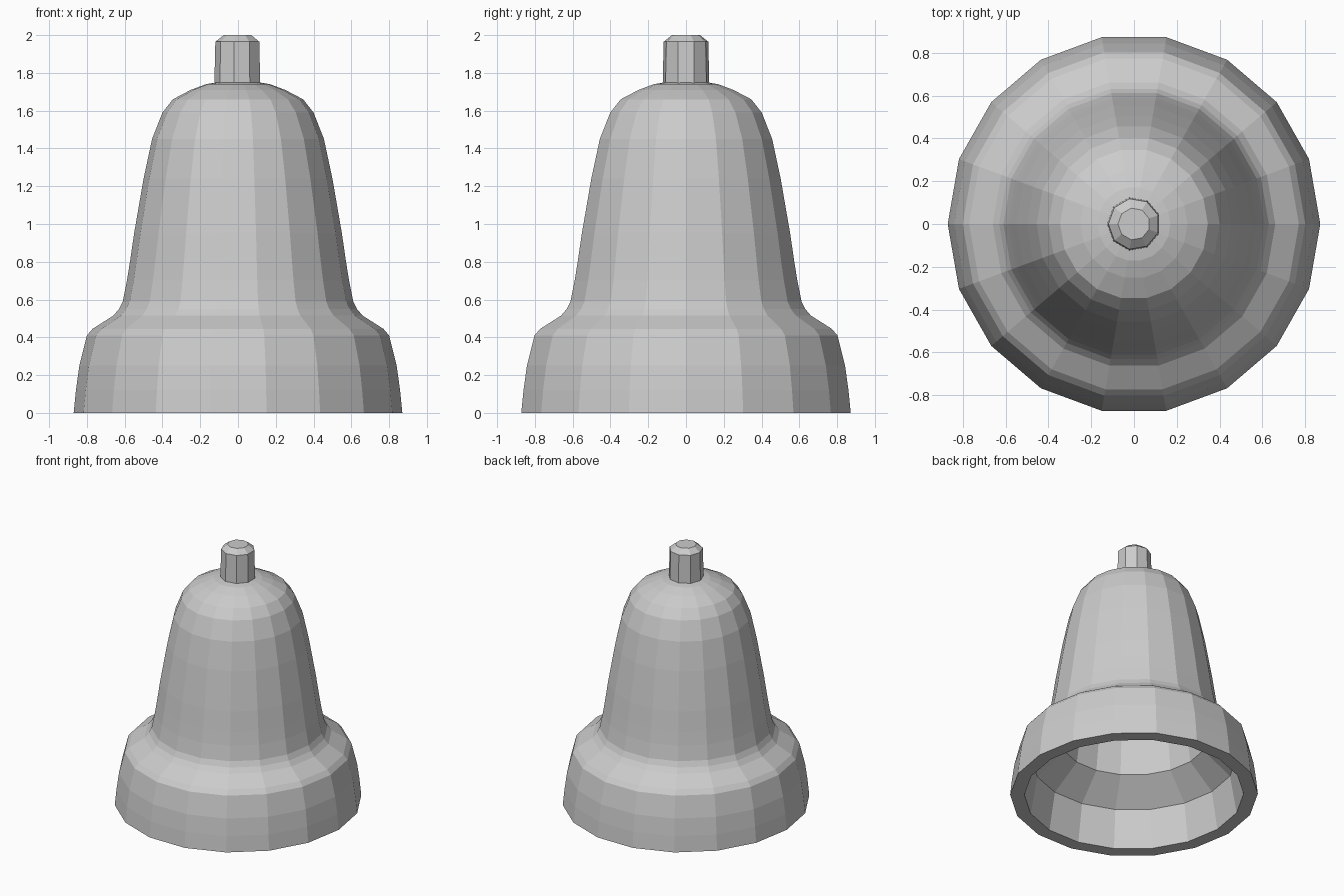
import bpy, bmesh, math

if "Cube" in bpy.data.objects:
    bpy.data.objects.remove(bpy.data.objects["Cube"])


def lathe(name, profile, sides, start=0.0, y_scale=1.0):
    """Revolve (radius, z) points about z; radius 0 closes to a single point."""
    bm = bmesh.new()
    rings = []
    for r, z in profile:
        if r == 0:
            rings.append([bm.verts.new((0, 0, z))] * sides)
            continue
        angles = [start + math.tau * i / sides for i in range(sides)]
        rings.append([bm.verts.new((r * math.cos(a), r * math.sin(a) * y_scale, z))
                      for a in angles])
    for low, high in zip(rings, rings[1:]):
        for i in range(sides):
            j = (i + 1) % sides
            corners = dict.fromkeys((low[i], low[j], high[j], high[i]))
            bm.faces.new(list(corners))
    bmesh.ops.recalc_face_normals(bm, faces=bm.faces)
    mesh = bpy.data.meshes.new(name)
    bm.to_mesh(mesh)
    bm.free()
    obj = bpy.data.objects.new(name, mesh)
    bpy.context.collection.objects.link(obj)
    return obj


# Hollow bell body: inner cavity up from the ceiling, round the rim, up the outside
inner = [(0, 1.62), (0.22, 1.60), (0.32, 1.50), (0.40, 1.24), (0.46, 0.90),
         (0.52, 0.46), (0.72, 0.29), (0.77, 0)]
outer = [(0.87, 0), (0.858, 0.12), (0.84, 0.25), (0.80, 0.41), (0.77, 0.445),
         (0.66, 0.515), (0.63, 0.55), (0.61, 0.59), (0.588, 0.70), (0.572, 0.80),
         (0.55, 0.95), (0.50, 1.24), (0.455, 1.45), (0.40, 1.59), (0.345, 1.66),
         (0.25, 1.71), (0.17, 1.74), (0.11, 1.75), (0, 1.75)]
lathe("bell_body", inner + outer, 18, y_scale=1.018)

# Chamfered knob on the crown
knob = [(0, 1.72), (0.126, 1.72), (0.125, 1.75), (0.12, 1.965), (0.075, 2.0), (0, 2.0)]
lathe("top_knob", knob, 9, start=math.pi)
